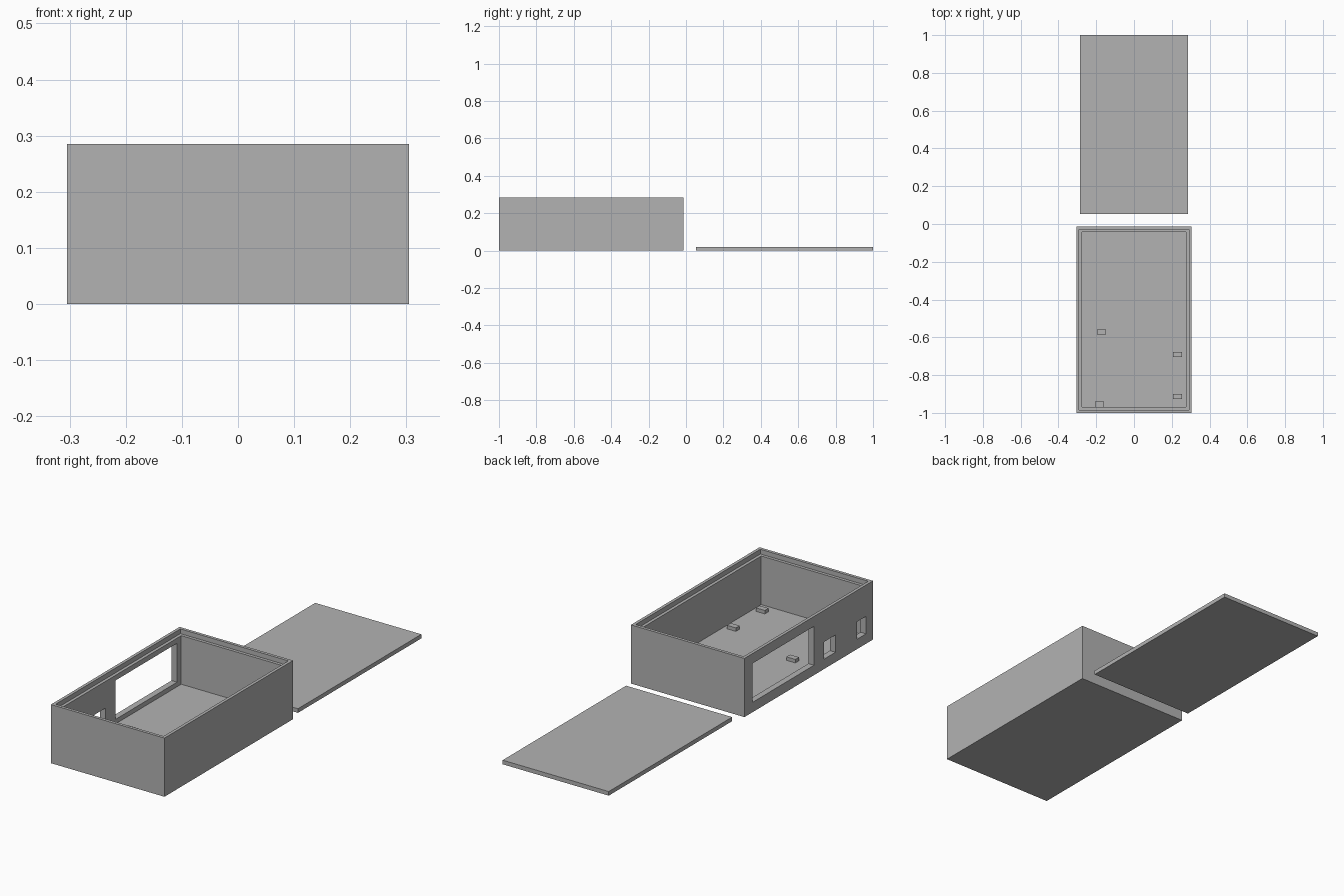
import bpy

default = bpy.data.objects.get("Cube")
if default:
    bpy.data.objects.remove(default, do_unlink=True)

grey = bpy.data.materials.new("plain grey")
grey.use_nodes = True
COLOUR = (0.45, 0.45, 0.45, 1)
grey.diffuse_color = COLOUR
grey.node_tree.nodes["Principled BSDF"].inputs["Base Color"].default_value = COLOUR


def box(name, x, y, z):
    """Axis-aligned block given as (min, max) pairs."""
    bpy.ops.mesh.primitive_cube_add(size=1)
    ob = bpy.context.object
    ob.name = name
    for v in ob.data.vertices:
        v.co = [lo + (c + 0.5) * (hi - lo) for c, (lo, hi) in zip(v.co, (x, y, z))]
    ob.data.materials.append(grey)
    return ob


def cut(target, x, y, z):
    """Subtract a block from the target."""
    cutter = box("cutter", x, y, z)
    cutter.hide_render = True
    mod = target.modifiers.new("cut", "BOOLEAN")
    mod.operation, mod.solver, mod.object = "DIFFERENCE", "EXACT", cutter
    bpy.context.view_layer.objects.active = target
    bpy.ops.object.modifier_apply(modifier=mod.name)
    bpy.data.objects.remove(cutter, do_unlink=True)


HALF, FRONT, BACK, TOP = 0.305, -1.0, -0.013, 0.285
WALL, LIP, FLOOR = 0.03, 0.015, 0.026


def inset(d):
    return (-HALF + d, HALF - d), (FRONT + d, BACK - d)


# Open case: hollow interior and a stepped rim that receives the lid
case = box("case", *inset(0), (0, TOP))
cut(case, *inset(WALL), (FLOOR, TOP + 0.1))
cut(case, *inset(LIP), (TOP - 0.023, TOP + 0.1))

# Screen opening and two port openings through one long wall
for y, top in (((-0.547, -0.075), 0.237),
               ((-0.712, -0.624), 0.132),
               ((-0.946, -0.877), 0.133)):
    cut(case, (-HALF - 0.1, -HALF + WALL + 0.03), y, (0.048, top))

# Small locating blocks on the floor
for i, (x, y) in enumerate(((-0.173, -0.572), (0.23, -0.691),
                            (0.23, -0.913), (-0.182, -0.954))):
    box(f"floor_block_{i + 1}", (x - 0.024, x + 0.024),
        (y - 0.014, y + 0.014), (FLOOR - 0.005, 0.043))

# Flat lid lying behind the case
box("lid", (-0.285, 0.285), (0.053, 1.0), (0, 0.02))
